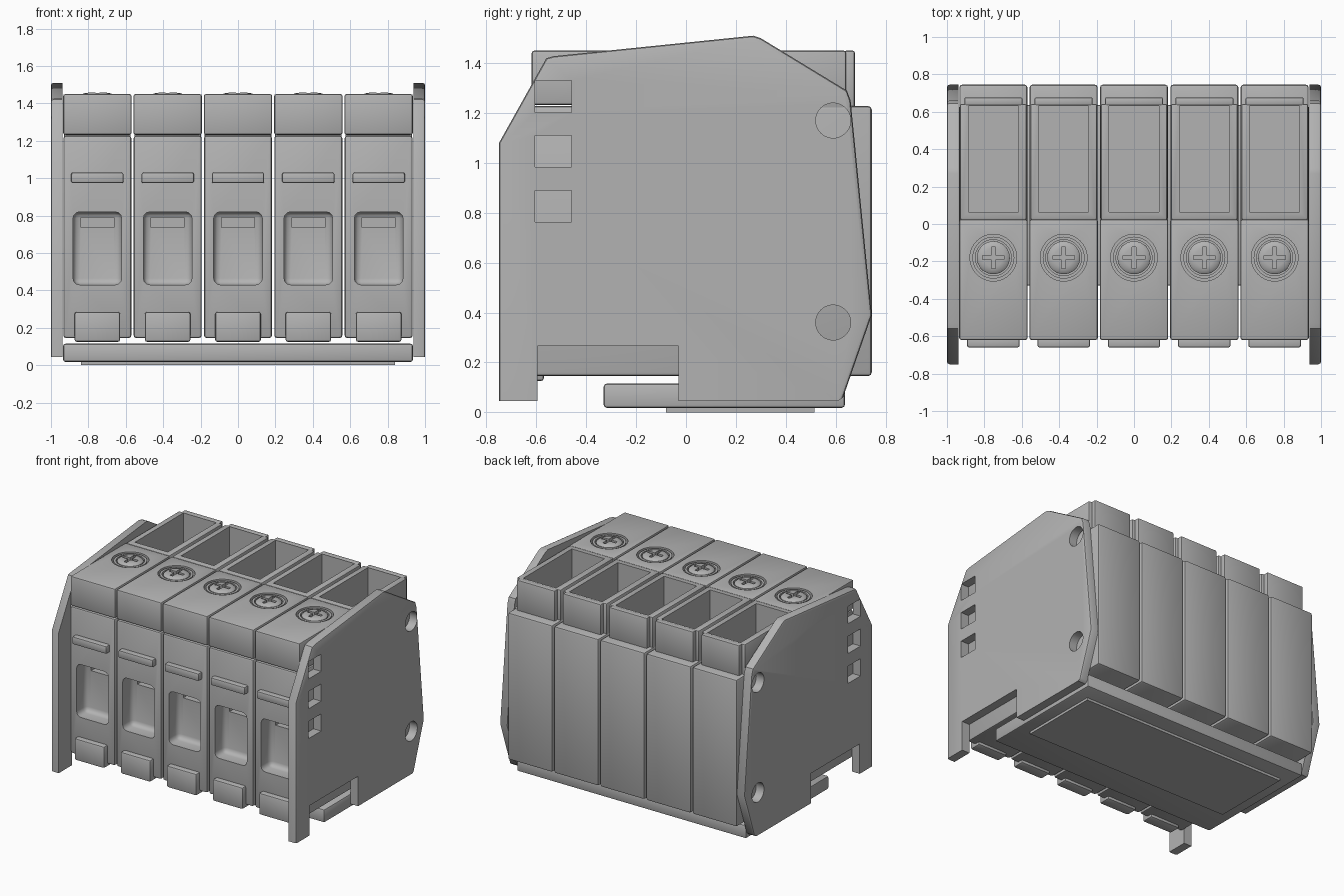
import bpy, bmesh, math
from mathutils import Matrix

if "Cube" in bpy.data.objects:
    bpy.data.objects.remove(bpy.data.objects["Cube"])

grey = bpy.data.materials.new("housing grey")
grey.diffuse_color = (0.45, 0.45, 0.45, 1)
grey.use_nodes = True
grey.node_tree.nodes["Principled BSDF"].inputs["Base Color"].default_value = grey.diffuse_color
PITCH, COUNT = 0.376, 5


def finish(name, bm):
    bmesh.ops.recalc_face_normals(bm, faces=bm.faces)
    me = bpy.data.meshes.new(name)
    bm.to_mesh(me)
    bm.free()
    me.materials.append(grey)
    ob = bpy.data.objects.new(name, me)
    bpy.context.collection.objects.link(ob)
    return ob


def box(name, x, y, z, edge=0.0, seg=2):
    """Box from (min, max) ranges, with optional rounded edges."""
    bm = bmesh.new()
    bmesh.ops.create_cube(bm, size=1)
    for v in bm.verts:
        v.co = [r[0] + (c + 0.5) * (r[1] - r[0]) for c, r in zip(v.co, (x, y, z))]
    if edge:
        bmesh.ops.bevel(bm, geom=bm.edges[:], offset=edge, segments=seg,
                        profile=0.5, affect='EDGES')
    return finish(name, bm)


def cylinder(name, r, centre, length, axis='Z', sides=40):
    bm = bmesh.new()
    bmesh.ops.create_cone(bm, cap_ends=True, segments=sides, radius1=r, radius2=r, depth=length)
    if axis == 'X':
        bmesh.ops.rotate(bm, verts=bm.verts, matrix=Matrix.Rotation(math.pi / 2, 3, 'Y'))
    bmesh.ops.translate(bm, verts=bm.verts, vec=centre)
    return finish(name, bm)


def activate(ob):
    bpy.ops.object.select_all(action='DESELECT')
    ob.select_set(True)
    bpy.context.view_layer.objects.active = ob


def cut(ob, *cutters):
    for c in cutters:
        m = ob.modifiers.new("cut", 'BOOLEAN')
        m.operation, m.solver, m.object = 'DIFFERENCE', 'EXACT', c
        activate(ob)
        bpy.ops.object.modifier_apply(modifier=m.name)
        bpy.data.objects.remove(c)
    return ob


def smooth(ob):
    activate(ob)
    bpy.ops.object.shade_smooth_by_angle(angle=math.radians(35))


def repeat(ob):
    """One copy per terminal along x."""
    smooth(ob)
    a = ob.modifiers.new("row", 'ARRAY')
    a.count, a.use_relative_offset, a.use_constant_offset = COUNT, False, True
    a.constant_offset_displace = (PITCH, 0, 0)
    ob.location.x = -PITCH * (COUNT - 1) / 2


# Lower housing with wire entry and deep rear pocket
lower = box("lower_housing", (-.182, .182), (-.62, .745), (.145, 1.228), .015)
cut(lower,
    box("entry", (-.13, .13), (-.75, -.51), (.43, .82), .035, 3),
    box("slot", (-.088, .088), (-.6, -.45), (.735, .79)),
    box("pocket", (-.134, .134), (.065, .63), (1.02, 1.5)))
repeat(lower)

# Upper front block with screw well
upper = box("screw_block", (-.183, .183), (-.62, .025), (1.232, 1.45), .012)
cut(upper, cylinder("well", .125, (0, -.18, 1.46), .1))
repeat(upper)

# Open rear tower and its narrower back plate
tower = box("plug_tower", (-.178, .178), (.022, .642), (1.2, 1.45), .01)
cut(tower, box("pocket", (-.134, .134), (.065, .63), (1.0, 1.6)))
repeat(tower)
repeat(box("tower_back", (-.155, .155), (.635, .677), (1.22, 1.45), .008))

# Screw: collar ring and cross-recessed head
collar = cylinder("screw_collar", .112, (0, -.18, 1.42), .05)
cut(collar, cylinder("bore", .096, (0, -.18, 1.44), .06))
repeat(collar)
bm = bmesh.new()
rings = []
for r, z in ((.088, 1.40), (.088, 1.442), (.075, 1.453), (.05, 1.457)):
    rings.append([bm.verts.new((r * math.cos(t * math.pi / 18), -.18 + r * math.sin(t * math.pi / 18), z))
                  for t in range(36)])
for a, b in zip(rings, rings[1:]):
    for i in range(36):
        j = (i + 1) % 36
        bm.faces.new((a[i], a[j], b[j], b[i]))
bm.faces.new(rings[0])
bm.faces.new(rings[-1])
head = finish("screw_head", bm)
cut(head,
    box("cross_a", (-.058, .058), (-.191, -.169), (1.43, 1.5)),
    box("cross_b", (-.011, .011), (-.238, -.122), (1.43, 1.5)))
repeat(head)

# Front ridge and foot tab
repeat(box("front_ridge", (-.14, .14), (-.66, -.6), (.973, 1.03), .01))
repeat(box("foot_tab", (-.122, .122), (-.66, -.57), (.125, .285), .012))

# End plates with windows and pin holes
PROFILE = [(-.75, .045), (-.75, 1.08), (-.56, 1.42), (-.53, 1.428), (.27, 1.51), (.3, 1.5),
           (.645, 1.29), (.66, 1.25), (.745, .39), (.63, .06), (.61, .045), (-.03, .045),
           (-.03, .265), (-.595, .265), (-.595, .045)]
for side, label in ((-1, "left"), (1, "right")):
    bm = bmesh.new()
    inner, outer = .937 * side, 1.0 * side
    a = [bm.verts.new((inner, y, z)) for y, z in PROFILE]
    b = [bm.verts.new((outer, y, z)) for y, z in PROFILE]
    n = len(PROFILE)
    bm.faces.new(a)
    bm.faces.new(b)
    for i in range(n):
        bm.faces.new((a[i], a[(i + 1) % n], b[(i + 1) % n], b[i]))
    rim = [e for e in bm.edges if all(abs(v.co.x - outer) < 1e-5 for v in e.verts)
           and max(v.co.z for v in e.verts) > .3]
    bmesh.ops.recalc_face_normals(bm, faces=bm.faces)
    bmesh.ops.bevel(bm, geom=rim, offset=.014, segments=2, profile=.5, affect='EDGES')
    plate = finish(label + "_end_plate", bm)
    x = (.9, 1.1) if side > 0 else (-1.1, -.9)
    for z in (.763, .983, 1.203):
        cut(plate, box("window", x, (-.605, -.46), (z, z + .127)))
    for z in (.36, 1.17):
        cut(plate, cylinder("hole", .07, (side, .59, z), .3, 'X'))
    smooth(plate)

# Rail base and label pad beneath
smooth(box("rail_base", (-.935, .935), (-.33, .637), (.018, .115), .012))
box("bottom_pad", (-.84, .84), (-.08, .515), (0, .025))
